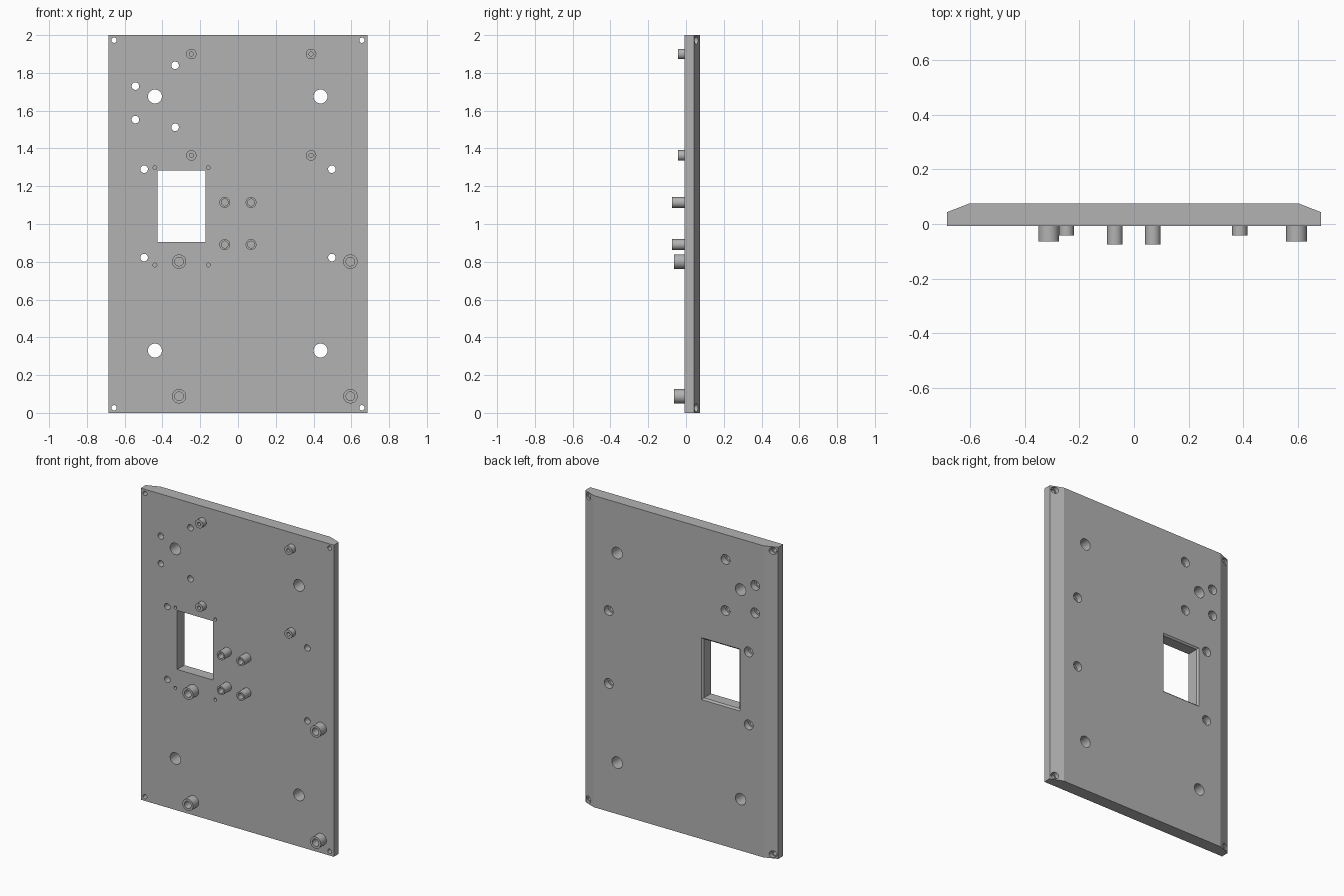
import bpy, bmesh, math

cube = bpy.data.objects.get("Cube")
if cube:
    bpy.data.objects.remove(cube, do_unlink=True)

FRONT, BACK, SEGMENTS = -0.007, 0.075, 32

grey = bpy.data.materials.new("plain grey")
grey.use_nodes = True
grey.diffuse_color = (0.45, 0.45, 0.45, 1)
grey.node_tree.nodes["Principled BSDF"].inputs["Base Color"].default_value = grey.diffuse_color


def finish(name, bm):
    bmesh.ops.recalc_face_normals(bm, faces=bm.faces)
    mesh = bpy.data.meshes.new(name)
    bm.to_mesh(mesh)
    bm.free()
    mesh.materials.append(grey)
    obj = bpy.data.objects.new(name, mesh)
    bpy.context.collection.objects.link(obj)
    return obj


def smooth(obj):
    bpy.ops.object.select_all(action="DESELECT")
    obj.select_set(True)
    bpy.context.view_layer.objects.active = obj
    bpy.ops.object.shade_smooth_by_angle(angle=math.radians(15))


def lathe(bm, x, z, profile, closed=False):
    """Spin (radius, y) points around a front-to-back axis."""
    rings = []
    for r, y in profile:
        rings.append([bm.verts.new((x + r * math.cos(a), y, z + r * math.sin(a)))
                      for a in (math.tau * i / SEGMENTS for i in range(SEGMENTS))])
    pairs = list(zip(rings, rings[1:]))
    if closed:
        pairs.append((rings[-1], rings[0]))
    else:
        bm.faces.new(rings[0])
        bm.faces.new(rings[-1])
    for a, b in pairs:
        for i in range(SEGMENTS):
            j = (i + 1) % SEGMENTS
            bm.faces.new((a[i], a[j], b[j], b[i]))


def loft(bm, loops):
    """Skin matching point loops and cap both ends."""
    rows = [[bm.verts.new(p) for p in loop] for loop in loops]
    bm.faces.new(rows[0])
    bm.faces.new(rows[-1])
    for a, b in zip(rows, rows[1:]):
        for i in range(len(a)):
            j = (i + 1) % len(a)
            bm.faces.new((a[i], a[j], b[j], b[i]))


def grid(xs, zs):
    return [(x, z) for x in xs for z in zs]


# Plate with sloped long edges on the back
section = [(-0.685, FRONT), (0.685, FRONT), (0.685, 0.043),
           (0.603, BACK), (-0.603, BACK), (-0.685, 0.043)]
bm = bmesh.new()
loft(bm, [[(x, y, z) for x, y in section] for z in (0, 2)])
plate = finish("mounting_plate", bm)

# Standoff groups: name, centres, outer radius, bore radius, front end
standoffs = [
    ("small_standoff", grid((-0.247, 0.387), (1.363, 1.9)), 0.0275, 0.011, -0.043),
    ("middle_standoff", grid((-0.07, 0.069), (0.891, 1.114)), 0.0285, 0.018, -0.075),
    ("large_standoff", grid((-0.312, 0.595), (0.088, 0.801)), 0.038, 0.023, -0.064),
]

# Cutters for every hole in the plate
lo, hi = FRONT - 0.05, BACK + 0.05
bm = bmesh.new()
for x, z in grid((-0.44, 0.437), (0.33, 1.675)):             # large through holes
    lathe(bm, x, z, [(0.037, lo), (0.037, hi)])
bolt_holes = grid((-0.497, 0.497), (0.822, 1.29))
bolt_holes += grid((-0.333,), (1.512, 1.84)) + grid((-0.543,), (1.553, 1.73))
for x, z in bolt_holes:                                      # counterbored holes
    lathe(bm, x, z, [(0.02, lo), (0.02, 0.035), (0.031, 0.035), (0.031, hi)])
for x, z in grid((-0.656, 0.656), (0.027, 1.973)):           # corner screw holes
    lathe(bm, x, z, [(0.014, lo), (0.014, 0.035), (0.022, 0.035), (0.022, hi)])
for x, z in grid((-0.44, -0.157), (0.783, 1.298)):           # blind pilot holes
    lathe(bm, x, z, [(0.01, lo), (0.01, 0.04)])
for name, centres, outer, bore, end in standoffs:            # standoff bores
    for x, z in centres:
        lathe(bm, x, z, [(bore, lo), (bore, 0.03)])


# Window, slightly flared at the back
def window_loop(y, grow):
    x0, x1, z0, z1 = -0.427 - grow, -0.173 + grow, 0.905 - grow, 1.283 + grow
    return [(x0, y, z0), (x1, y, z0), (x1, y, z1), (x0, y, z1)]


loft(bm, [window_loop(lo, 0), window_loop(BACK - 0.01, 0),
          window_loop(BACK, 0.01), window_loop(hi, 0.01)])
cutter = finish("hole_cutter", bm)
cutter.hide_render = True

cut = plate.modifiers.new("holes", "BOOLEAN")
cut.operation = "DIFFERENCE"
cut.solver = "EXACT"
cut.object = cutter
bpy.context.view_layer.objects.active = plate
bpy.ops.object.modifier_apply(modifier=cut.name)
bpy.data.objects.remove(cutter, do_unlink=True)
smooth(plate)

# Hollow standoffs on the front
for name, centres, outer, bore, end in standoffs:
    for i, (x, z) in enumerate(centres, 1):
        bm = bmesh.new()
        lathe(bm, x, z, [(outer, FRONT), (outer, end), (bore, end), (bore, FRONT)], closed=True)
        smooth(finish(f"{name}_{i}", bm))
